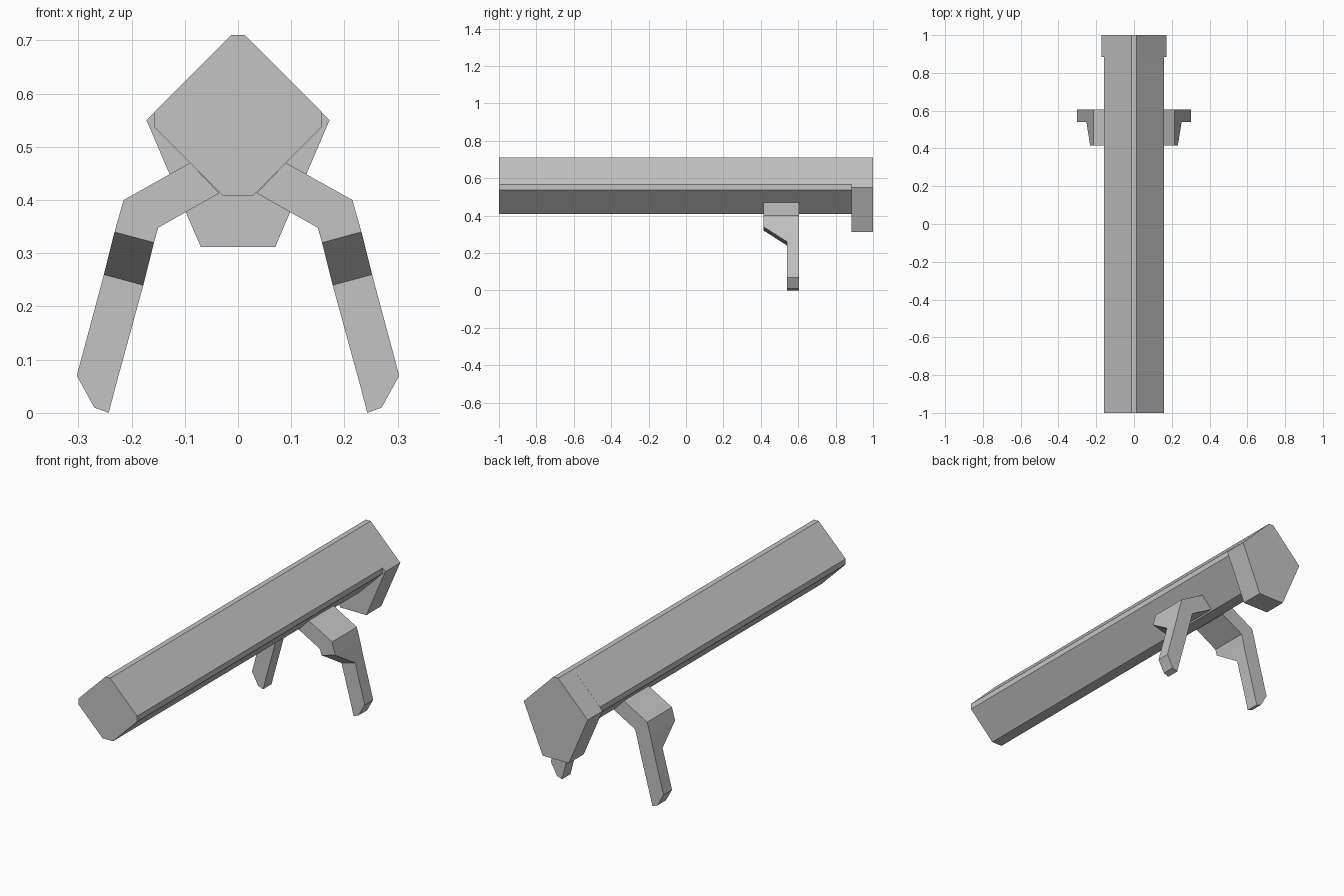
import bpy
import bmesh

default_cube = bpy.data.objects.get("Cube")
if default_cube:
    bpy.data.objects.remove(default_cube, do_unlink=True)

grey = bpy.data.materials.new("plain grey")
grey.use_nodes = True
colour = (0.55, 0.55, 0.55, 1)
grey.diffuse_color = colour
grey.node_tree.nodes["Principled BSDF"].inputs["Base Color"].default_value = colour


def loft(name, rings):
    """Skin a row of closed rings and cap both ends."""
    bm = bmesh.new()
    loops = [[bm.verts.new(p) for p in ring] for ring in rings]
    n = len(loops[0])
    for a, b in zip(loops, loops[1:]):
        for i in range(n):
            j = (i + 1) % n
            bm.faces.new((a[i], a[j], b[j], b[i]))
    bm.faces.new(loops[0])
    bm.faces.new(loops[-1])
    bmesh.ops.recalc_face_normals(bm, faces=bm.faces)
    mesh = bpy.data.meshes.new(name)
    bm.to_mesh(mesh)
    bm.free()
    mesh.materials.append(grey)
    obj = bpy.data.objects.new(name, mesh)
    bpy.context.collection.objects.link(obj)
    return obj


def symmetric_prism(name, half, y_front, y_back):
    """Mirror a half outline (top to bottom) in x and extrude it along y."""
    outline = half + [(-x, z) for x, z in reversed(half)]
    return loft(name, [[(x, y, z) for x, z in outline] for y in (y_front, y_back)])


# Long barrel housing with narrow flats at the corners
barrel = [(0.013, 0.71), (0.158, 0.565), (0.158, 0.538), (0.028, 0.408)]
symmetric_prism("barrel_housing", barrel, -1, 0.885)

# Deeper block closing the rear end
rear = [(0.013, 0.71), (0.172, 0.55), (0.07, 0.312)]
symmetric_prism("rear_block", rear, 0.885, 1)

# Bent legs: outer edge, inner edge and front depth at each station
BACK, WIDE, SLIM = 0.605, 0.415, 0.54
stations = [
    ((0.09, 0.47), (0.035, 0.413), WIDE),
    ((0.215, 0.40), (0.15, 0.348), WIDE),
    ((0.232, 0.34), (0.158, 0.32), WIDE),
    ((0.252, 0.26), (0.178, 0.24), SLIM),
    ((0.303, 0.07), (0.23, 0.05), SLIM),
    ((0.27, 0.01), (0.243, 0), SLIM),
]
for side, s in (("left", 1), ("right", -1)):
    rings = []
    for (xo, zo), (xi, zi), front in stations:
        rings.append([(s * xo, front, zo), (s * xo, BACK, zo),
                      (s * xi, BACK, zi), (s * xi, front, zi)])
    loft(side + "_leg", rings)
